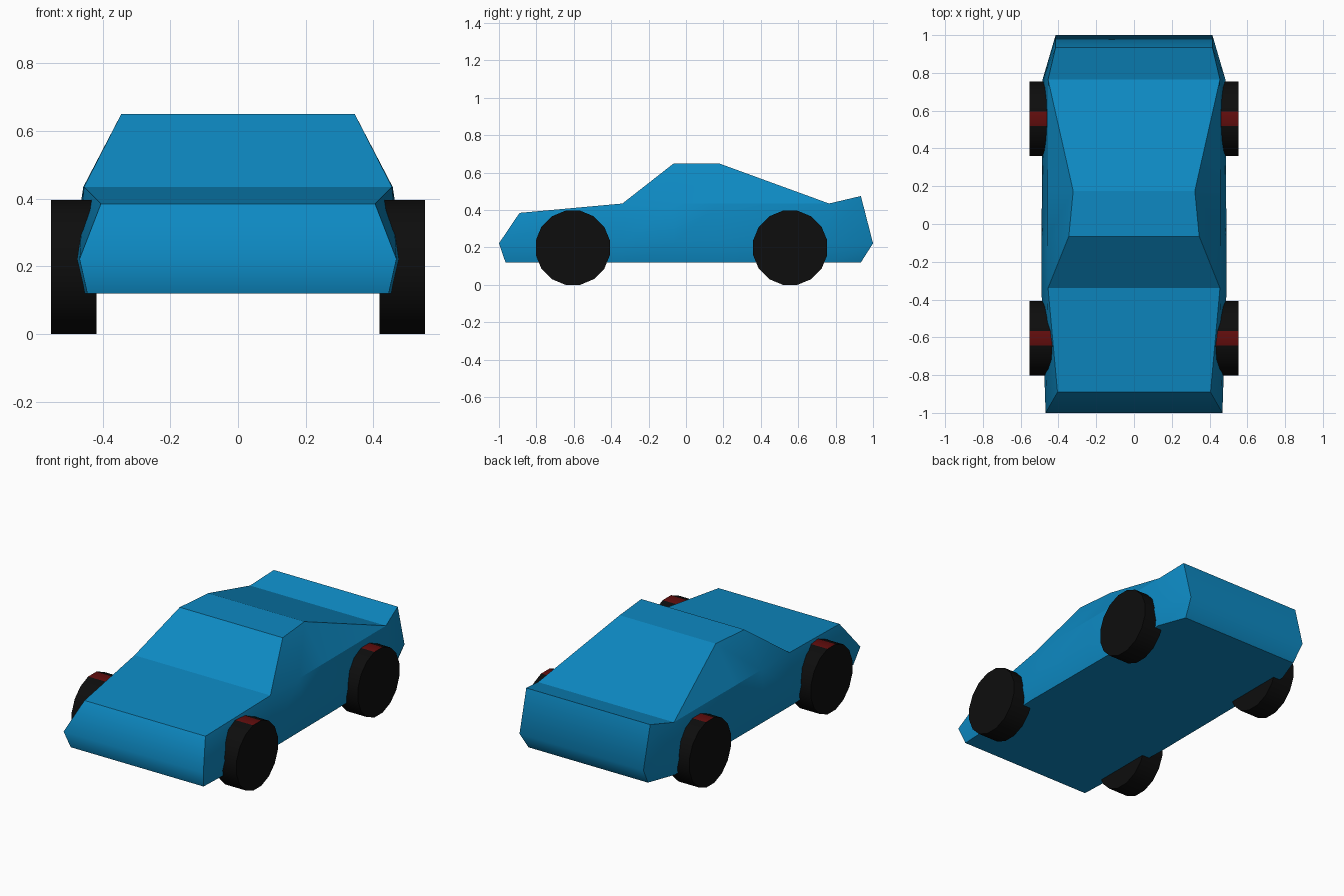
import bpy, bmesh
from math import pi, radians
from mathutils import Matrix

if "Cube" in bpy.data.objects:
    bpy.data.objects.remove(bpy.data.objects["Cube"])


def material(name, rgb):
    m = bpy.data.materials.new(name)
    m.diffuse_color = (*rgb, 1)
    m.use_nodes = True
    m.node_tree.nodes["Principled BSDF"].inputs["Base Color"].default_value = m.diffuse_color
    return m


blue = material("blue paint", (0.004, 0.25, 0.54))
black = material("black rubber", (0.004, 0.004, 0.004))
red = material("red mark", (0.12, 0.004, 0.004))


def add_object(name, bm, mats):
    bmesh.ops.recalc_face_normals(bm, faces=bm.faces[:])
    mesh = bpy.data.meshes.new(name)
    bm.to_mesh(mesh)
    bm.free()
    for m in mats:
        mesh.materials.append(m)
    obj = bpy.data.objects.new(name, mesh)
    bpy.context.collection.objects.link(obj)
    return obj


# Car body: half sections from nose to tail, each (half width, y, z)
# for sill, side crease, belt line and top; the right half mirrors the left.
SILL, CREASE = 0.12, 0.222


def section(sill, crease, belt, top):
    return [(sill[0], sill[1], SILL), (crease[0], crease[1], CREASE), belt, top]


nose = (0.405, -0.89, 0.385)
cowl = (0.455, -0.34, 0.435)
deck = (0.455, 0.765, 0.435)
spoiler = (0.415, 0.935, 0.475)
sections = [
    section((0.445, -0.965), (0.468, -1.0), nose, nose),
    section((0.470, -0.34), (0.490, -0.34), cowl, cowl),
    section((0.468, -0.065), (0.489, -0.065), (0.457, -0.065, 0.435), (0.345, -0.065, 0.65)),
    section((0.467, 0.175), (0.488, 0.175), (0.457, 0.175, 0.435), (0.322, 0.175, 0.65)),
    section((0.463, 0.765), (0.484, 0.765), deck, deck),
    section((0.400, 0.935), (0.415, 1.0), spoiler, spoiler),
]

bm = bmesh.new()
rings = [[[bm.verts.new((s * x, y, z)) for x, y, z in sec] for s in (-1, 1)]
         for sec in sections]
for a, b in zip(rings, rings[1:]):
    for side in (0, 1):
        for k in range(3):
            bm.faces.new((a[side][k], a[side][k + 1], b[side][k + 1], b[side][k]))
    for k in (0, 3):
        bm.faces.new((a[0][k], a[1][k], b[1][k], b[0][k]))
for left, right in (rings[0], rings[-1]):
    for k in range(3):
        bm.faces.new((left[k], left[k + 1], right[k + 1], right[k]))
bmesh.ops.remove_doubles(bm, verts=bm.verts[:], dist=0.0005)
bmesh.ops.recalc_face_normals(bm, faces=bm.faces[:])

# The crease is softly shaded, the other folds are crisp
for f in bm.faces:
    f.smooth = True
for e in bm.edges:
    on_crease = all(abs(v.co.z - CREASE) < 0.001 for v in e.verts)
    e.smooth = on_crease or e.calc_face_angle(0) < radians(19.5)
add_object("car_body", bm, [blue])


# Wheels: 16-sided drums with one red tread face on top
def wheel(name, x, y):
    bm = bmesh.new()
    r, apothem = 0.202, 0.1985
    turn = Matrix.Rotation(pi / 2, 4, 'Y') @ Matrix.Rotation(pi / 16, 4, 'Z')
    bmesh.ops.create_cone(bm, cap_ends=True, segments=16, radius1=r, radius2=r, depth=0.134,
                          matrix=Matrix.Translation((x, y, apothem)) @ turn)
    max(bm.faces, key=lambda f: f.calc_center_median().z).material_index = 1
    for f in bm.faces:
        f.smooth = len(f.verts) == 4
    for e in bm.edges:
        e.smooth = e.calc_face_angle(0) < radians(40)
    add_object(name, bm, [black, red])


for end, y in (("front", -0.605), ("rear", 0.557)):
    for side, x in (("left", 0.485), ("right", -0.485)):
        wheel(f"{end}_{side}_wheel", x, y)
